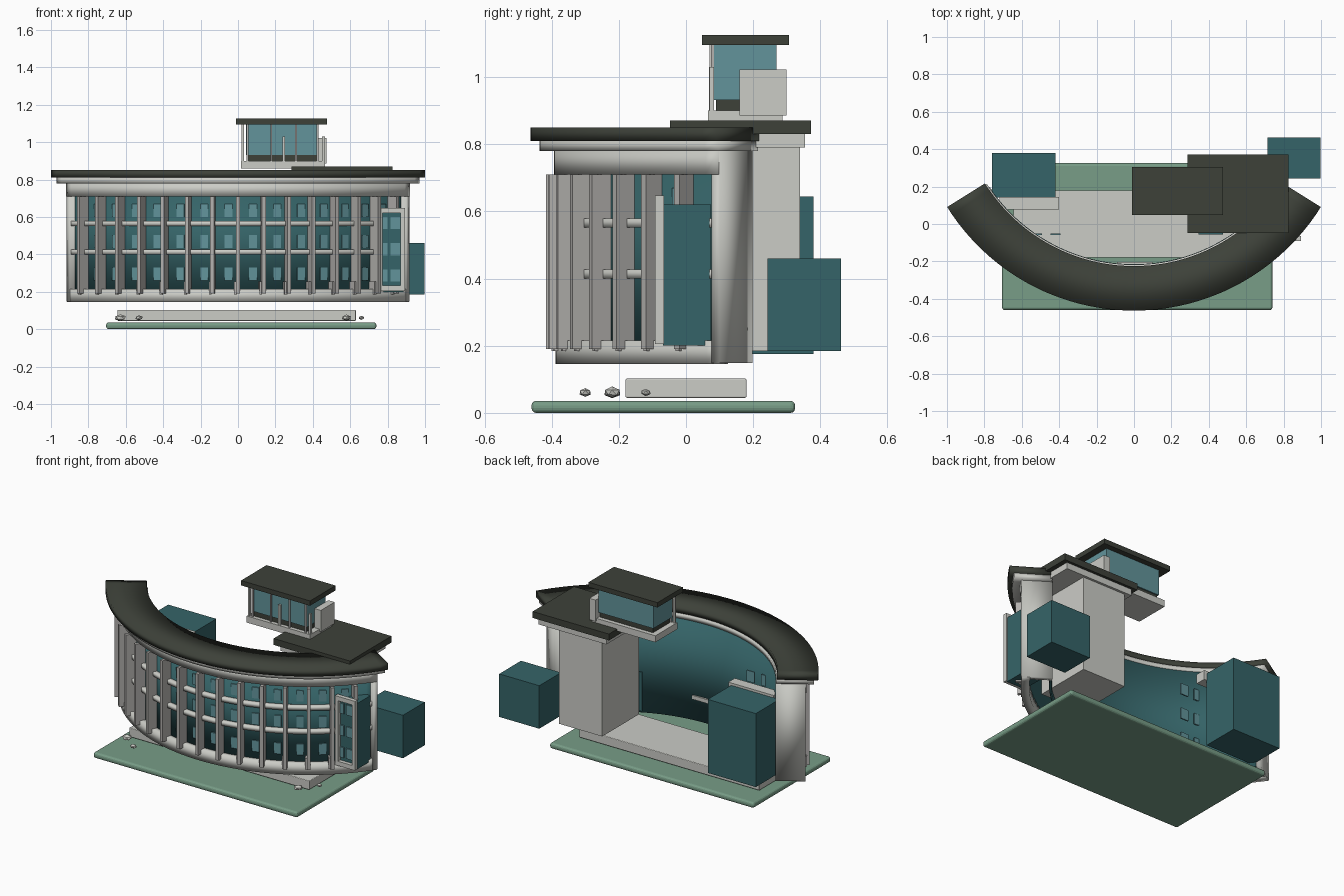
import bpy, bmesh, math, random
from mathutils import Matrix, Vector

if "Cube" in bpy.data.objects:
    bpy.data.objects.remove(bpy.data.objects["Cube"])

random.seed(3)
CY = 0.715  # centre of the curved wing (y)


def mat(name, hexcol):
    m = bpy.data.materials.new(name)
    lin = []
    for i in (0, 2, 4):
        c = int(hexcol[i:i + 2], 16) / 255
        lin.append(c / 12.92 if c <= 0.04045 else ((c + 0.055) / 1.055) ** 2.4)
    m.diffuse_color = (*lin, 1)
    m.use_nodes = True
    m.node_tree.nodes["Principled BSDF"].inputs["Base Color"].default_value = m.diffuse_color
    return m


PALE = mat("pale_concrete", "CBCCC6")
FIN = mat("fin_grey", "B4B2AF")
ROOF = mat("dark_roof", "3D4139")
TEAL = mat("dark_teal", "356468")
GLASS = mat("light_teal", "62949B")
GREEN = mat("lawn_green", "789D87")


def finish(name, bm, material):
    bmesh.ops.recalc_face_normals(bm, faces=bm.faces)
    me = bpy.data.meshes.new(name)
    bm.to_mesh(me)
    bm.free()
    me.materials.append(material)
    ob = bpy.data.objects.new(name, me)
    bpy.context.collection.objects.link(ob)
    return ob


def box(name, x, y, z, material, bevel=0):
    """Axis-aligned box from (min, max) pairs."""
    bm = bmesh.new()
    size = [b - a for a, b in (x, y, z)]
    mid = [(a + b) / 2 for a, b in (x, y, z)]
    bmesh.ops.create_cube(bm, size=1, matrix=Matrix.Translation(mid) @ Matrix.Diagonal((*size, 1)))
    ob = finish(name, bm, material)
    if bevel:
        mod = ob.modifiers.new("bevel", "BEVEL")
        mod.width, mod.segments = bevel, 3
    return ob


def radial_box(name, deg, r, z, width, material):
    """Box standing on the curve at an angle from the front, r and z are (min, max)."""
    a = math.radians(deg)
    bm = bmesh.new()
    m = (Matrix.Translation((0, CY, 0)) @ Matrix.Rotation(a, 4, 'Z')
         @ Matrix.Translation((0, -(r[0] + r[1]) / 2, (z[0] + z[1]) / 2))
         @ Matrix.Diagonal((width, r[1] - r[0], z[1] - z[0], 1)))
    bmesh.ops.create_cube(bm, size=1, matrix=m)
    return finish(name, bm, material)


def arc(name, r, z, half, material, a0=None, n=48):
    """Curved bar of rectangular section, swept from a0 (default -half) to half degrees."""
    a0 = -half if a0 is None else a0
    bm = bmesh.new()
    rings = []
    for i in range(n + 1):
        a = math.radians(a0 + (half - a0) * i / n)
        rings.append([bm.verts.new((q * math.sin(a), CY - q * math.cos(a), h))
                      for q, h in ((r[0], z[0]), (r[1], z[0]), (r[1], z[1]), (r[0], z[1]))])
    for p, q in zip(rings, rings[1:]):
        for k in range(4):
            bm.faces.new((p[k], p[(k + 1) % 4], q[(k + 1) % 4], q[k]))
    bm.faces.new(rings[0])
    bm.faces.new(rings[-1])
    for f in bm.faces:
        f.smooth = True
    for e in bm.edges:
        if len(e.link_faces) == 2 and e.calc_face_angle(0) > 0.5:
            e.smooth = False
    return finish(name, bm, material)


# ground: lawn, plinth and stones
box("lawn", (-0.705, 0.74), (-0.46, 0.325), (0, 0.036), GREEN, 0.014)
box("plinth", (-0.645, 0.63), (-0.18, 0.18), (0.045, 0.102), PALE, 0.004)
for i, (x, y, s) in enumerate(((-0.63, -0.22, 0.032), (-0.53, -0.30, 0.022),
                               (0.58, -0.22, 0.028), (0.66, -0.12, 0.018))):
    bm = bmesh.new()
    bmesh.ops.create_icosphere(bm, subdivisions=1, radius=1)
    for v in bm.verts:
        v.co *= random.uniform(0.85, 1.05)
        v.co = Vector((v.co.x * s, v.co.y * s * 0.9, v.co.z * s * 0.6)) + Vector((x, y, 0.061))
    finish(f"stone_{i}", bm, PALE)

# curved wing: walls, floor bands, cornice and roof
arc("glass_wall", (1.055, 1.068), (0.2, 0.72), 55.5, TEAL)
arc("inner_wall", (0.93, 0.942), (0.15, 0.78), 56, TEAL)
arc("base_band", (1.055, 1.103), (0.145, 0.215), 56, PALE)
arc("top_band", (1.055, 1.108), (0.71, 0.785), 56, PALE)
for i, z in enumerate((0.40, 0.552)):
    arc(f"floor_band_{i}", (1.06, 1.095), (z, z + 0.027), 56, PALE)
arc("cornice", (0.932, 1.152), (0.78, 0.81), 57.5, PALE)
arc("curved_roof", (0.94, 1.178), (0.81, 0.85), 58, ROOF)
for side, s in (("left", -1), ("right", 1)):
    a, b = sorted((s * 54.6, s * 56.2))
    arc(f"end_wall_{side}", (0.928, 1.104), (0.148, 0.785), b, PALE, a, 2)

# fins and small windows along the front
for i in range(-7, 8):
    radial_box(f"fin_{i + 7}", i * 7, (1.062, 1.132), (0.19, 0.71), 0.021, FIN)
    radial_box(f"fin_foot_{i + 7}", i * 7 - 0.7, (1.07, 1.115), (0.185, 0.255), 0.014, FIN)
for i in range(-7, 7):
    for row, z in enumerate((0.26, 0.435, 0.6)):
        radial_box(f"window_{i + 7}_{row}", i * 7 + 4.3, (1.066, 1.074), (z, z + 0.07), 0.042, GLASS)

# projecting bay at the right of the front
box("bay", (0.755, 0.885), (-0.068, 0.075), (0.2, 0.62), TEAL)
for i, x in enumerate((0.75, 0.87)):
    box(f"bay_frame_side_{i}", (x, x + 0.022), (-0.092, -0.065), (0.205, 0.648), PALE)
for i, z in enumerate((0.205, 0.62)):
    box(f"bay_frame_rail_{i}", (0.75, 0.892), (-0.092, -0.065), (z, z + 0.028), PALE)
for row, z in enumerate((0.255, 0.395, 0.535)):
    for col, (x0, x1) in enumerate(((0.774, 0.8), (0.815, 0.865))):
        box(f"bay_window_{row}_{col}", (x0, x1), (-0.075, -0.067), (z, z + 0.065), GLASS)

# rear volumes
box("rear_box_right", (0.715, 0.998), (0.242, 0.462), (0.185, 0.46), TEAL)
box("rear_box_left", (-0.76, -0.42), (0.142, 0.38), (0.175, 0.645), TEAL)
box("rear_ledge", (-0.72, -0.4), (0.078, 0.144), (0.6, 0.66), PALE)
box("rear_canopy", (-0.09, 0.1), (-0.222, -0.203), (0.285, 0.31), PALE)
for row, z in enumerate((0.27, 0.43, 0.59)):
    for col, x in enumerate((-0.52, -0.42)):
        box(f"rear_window_{row}_{col}", (x - 0.027, x + 0.027), (-0.06, -0.052), (z, z + 0.07), GLASS)
box("rear_door_plate", (0.345, 0.475), (-0.055, -0.047), (0.2, 0.45), TEAL)

# stair block with its own flat roof
box("stair_block", (0.355, 0.66), (-0.03, 0.34), (0.185, 0.79), PALE)
box("stair_cornice", (0.315, 0.795), (-0.02, 0.355), (0.79, 0.83), PALE)
box("stair_roof", (0.285, 0.825), (-0.047, 0.372), (0.83, 0.871), ROOF)

# rooftop pavilion
box("pavilion_base", (0.015, 0.465), (0.066, 0.288), (0.858, 0.9), PALE)
box("pavilion_skirt", (0.05, 0.425), (0.09, 0.262), (0.9, 0.932), ROOF)
box("pavilion_glass", (0.042, 0.43), (0.083, 0.27), (0.932, 1.097), GLASS)
box("pavilion_block", (0.43, 0.474), (0.16, 0.3), (0.885, 1.022), PALE)
for i, x in enumerate((0.05, 0.178, 0.31, 0.425)):
    box(f"mullion_{i}", (x - 0.005, x + 0.005), (0.074, 0.084), (0.9, 1.095), FIN)
box("front_post", (0.237, 0.251), (0.068, 0.082), (0.9, 1.03), PALE)
box("corner_post_left", (0.02, 0.032), (0.07, 0.084), (0.9, 1.095), PALE)
box("corner_post_right", (0.45, 0.464), (0.07, 0.084), (0.9, 1.03), PALE)
box("pavilion_roof", (-0.012, 0.476), (0.048, 0.306), (1.095, 1.126), ROOF)
